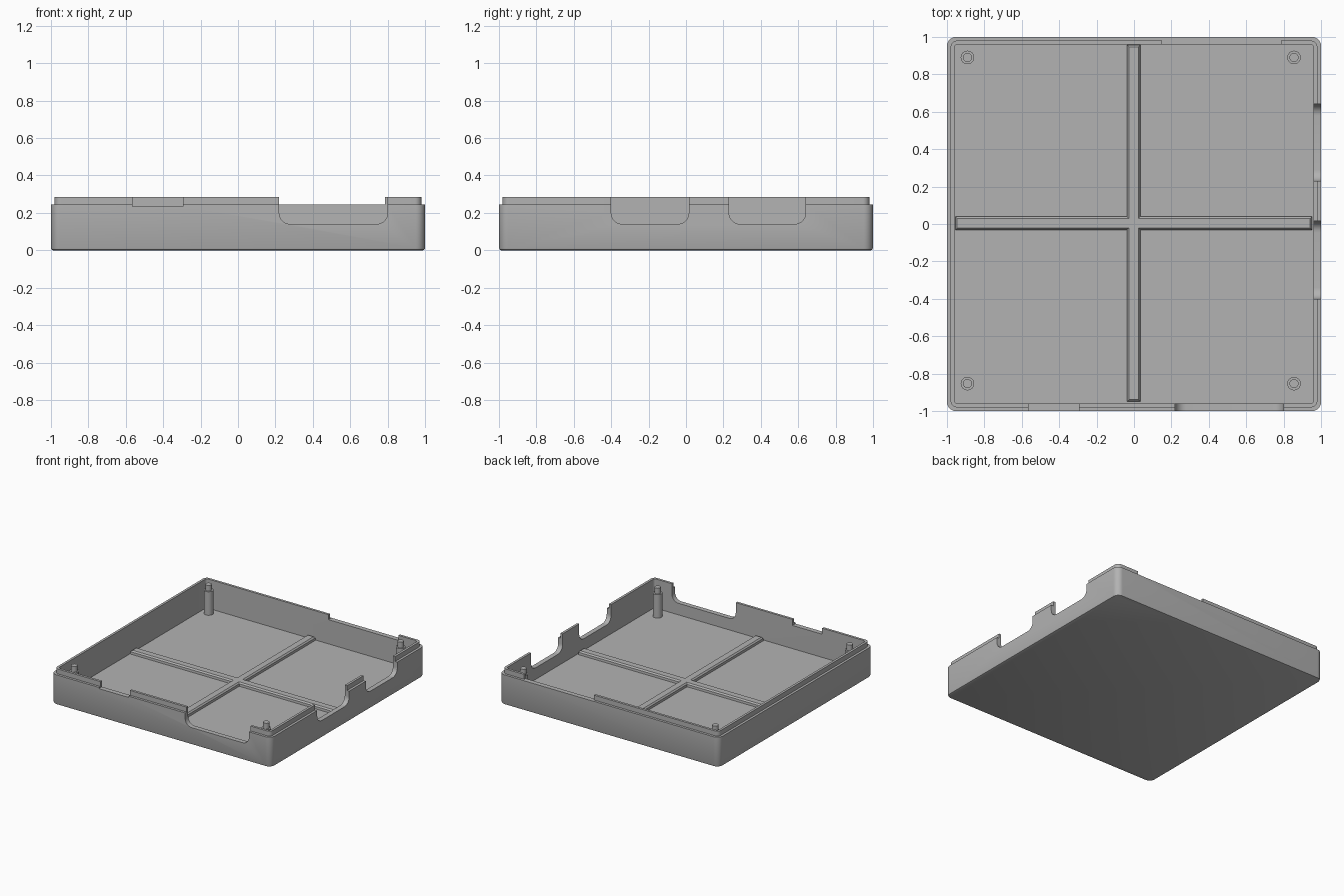
import bpy, bmesh, math

old = bpy.data.objects.get("Cube")
if old:
    bpy.data.objects.remove(old, do_unlink=True)

GREY = (0.45, 0.45, 0.45, 1)
grey = bpy.data.materials.new("plain grey")
grey.use_nodes = True
grey.diffuse_color = GREY
grey.node_tree.nodes["Principled BSDF"].inputs["Base Color"].default_value = GREY


def loft(name, rings):
    """Skin a stack of equal-length rings and cap both ends."""
    bm = bmesh.new()
    rows = [[bm.verts.new(p) for p in ring] for ring in rings]
    n = len(rows[0])
    for a, b in zip(rows, rows[1:]):
        for i in range(n):
            j = (i + 1) % n
            bm.faces.new((a[i], a[j], b[j], b[i]))
    bm.faces.new(rows[0][::-1])
    bm.faces.new(rows[-1])
    bmesh.ops.recalc_face_normals(bm, faces=bm.faces)
    mesh = bpy.data.meshes.new(name)
    bm.to_mesh(mesh)
    bm.free()
    mesh.materials.append(grey)
    obj = bpy.data.objects.new(name, mesh)
    bpy.context.collection.objects.link(obj)
    return obj


def activate(obj):
    bpy.ops.object.select_all(action='DESELECT')
    obj.select_set(True)
    bpy.context.view_layer.objects.active = obj


def smooth(obj):
    activate(obj)
    bpy.ops.object.shade_smooth_by_angle(angle=math.radians(30))


def rounded_square(half, radius, z, steps=8):
    ring = []
    for k, (sx, sy) in enumerate(((1, 1), (-1, 1), (-1, -1), (1, -1))):
        for i in range(steps + 1):
            a = math.pi / 2 * (k + i / steps)
            ring.append((sx * (half - radius) + radius * math.cos(a),
                         sy * (half - radius) + radius * math.sin(a), z))
    return ring


def circle(x, y, r, z, n=32):
    return [(x + r * math.cos(2 * math.pi * i / n),
             y + r * math.sin(2 * math.pi * i / n), z) for i in range(n)]


def notch(side, lo, hi, bottom, radius, steps=8):
    """Cutter through one wall, with rounded lower corners."""
    prof = [(hi, 0.4), (lo, 0.4)]
    if radius:
        for k, c in ((2, lo + radius), (3, hi - radius)):
            for i in range(steps + 1):
                a = math.pi / 2 * (k + i / steps)
                prof.append((c + radius * math.cos(a),
                             bottom + radius + radius * math.sin(a)))
    else:
        prof += [(lo, bottom), (hi, bottom)]
    place = {"front": lambda u, d, z: (u, -d, z),
             "back": lambda u, d, z: (u, d, z),
             "left": lambda u, d, z: (d, u, z)}[side]
    return loft("cutter", [[place(u, d, z) for u, z in prof] for d in (0.93, 1.1)])


# Tray: rounded bottom edge, outer wall, ledge, thin lip, inner wall and floor
FLOOR, LEDGE, TOP = 0.045, 0.245, 0.285
tray = loft("tray", [rounded_square(h, r, z) for h, r, z in (
    (0.988, 0.038, 0), (0.9965, 0.0465, 0.0035), (1, 0.05, 0.012),
    (1, 0.05, LEDGE), (0.98, 0.035, LEDGE), (0.98, 0.035, TOP),
    (0.96, 0.02, TOP), (0.96, 0.02, FLOOR))])

# Openings in the walls and gaps in the lip
for args in (("front", 0.22, 0.80, 0.14, 0.06),
             ("front", -0.565, -0.295, 0.235, 0),
             ("back", 0.15, 0.785, 0.244, 0),
             ("left", -0.40, 0.015, 0.14, 0.06),
             ("left", 0.23, 0.64, 0.14, 0.06)):
    cutter = notch(*args)
    cutter.hide_render = True
    mod = tray.modifiers.new("opening", 'BOOLEAN')
    mod.operation = 'DIFFERENCE'
    mod.solver = 'EXACT'
    mod.object = cutter
    activate(tray)
    bpy.ops.object.modifier_apply(modifier=mod.name)
    bpy.data.objects.remove(cutter, do_unlink=True)
smooth(tray)


# Crossed floor ribs with chamfered tops
def plus(w, l, z):
    quarter = [(l, -w), (l, w), (w, w)]
    ring = []
    for _ in range(4):
        ring += [(x - 0.002, y + 0.004, z) for x, y in quarter]
        quarter = [(-y, x) for x, y in quarter]
    return ring


loft("floor_ribs", [plus(0.037, 0.953, FLOOR - 0.005),
                    plus(0.035, 0.953, 0.064), plus(0.025, 0.943, 0.075)])

# Corner posts, each with a narrower locating pin
for x, xname in ((-0.89, "right"), (0.855, "left")):
    for y, yname in ((-0.853, "front"), (0.89, "back")):
        post = loft(f"{yname}_{xname}_post", [circle(x, y, r, z) for r, z in (
            (0.036, FLOOR - 0.005), (0.036, 0.238), (0.024, 0.238), (0.024, TOP))])
        smooth(post)
